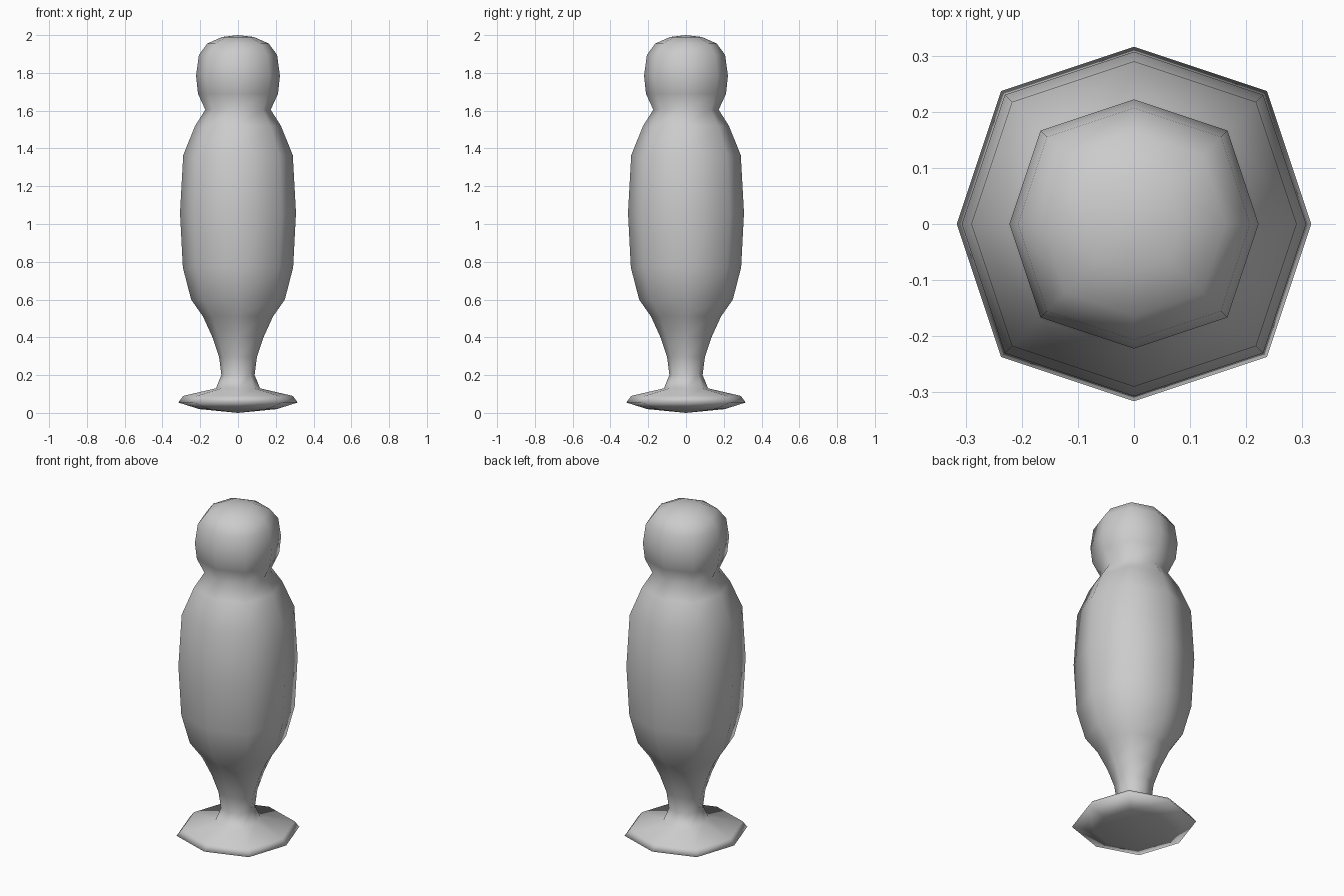
import bpy, bmesh

if "Cube" in bpy.data.objects:
    bpy.data.objects.remove(bpy.data.objects["Cube"])

# (radius, height) outline, from the foot up to the top of the head
PROFILE = [
    (0.205, 0.02), (0.316, 0.055), (0.29, 0.09),              # foot disc
    (0.117, 0.13), (0.088, 0.20), (0.10, 0.295),              # ankle
    (0.135, 0.40), (0.185, 0.51), (0.248, 0.60),              # lower body
    (0.292, 0.77), (0.307, 1.06), (0.29, 1.365),              # body
    (0.227, 1.52), (0.173, 1.605),                            # shoulders, neck
    (0.212, 1.69), (0.222, 1.785), (0.207, 1.895),            # head
    (0.163, 1.955), (0.085, 1.99),
]
# Rounded-square eight-sided cross-section
D = 0.75
SECTION = [(1, 0), (D, D), (0, 1), (-D, D), (-1, 0), (-D, -D), (0, -1), (D, -D)]


def lathe(name, profile, bottom, top):
    """Stack the cross-section along the profile and close both ends."""
    bm = bmesh.new()
    rings = [[bm.verts.new((x * r, y * r, z)) for x, y in SECTION] for r, z in profile]
    n = len(SECTION)
    for a, b in zip(rings, rings[1:]):
        for i in range(n):
            j = (i + 1) % n
            bm.faces.new((a[i], a[j], b[j], b[i]))
    for ring, z in ((rings[0], bottom), (rings[-1], top)):
        c = bm.verts.new((0, 0, z))
        for i in range(n):
            bm.faces.new((ring[i], ring[(i + 1) % n], c))
    bmesh.ops.recalc_face_normals(bm, faces=bm.faces)
    for f in bm.faces:
        f.smooth = True
    mesh = bpy.data.meshes.new(name)
    bm.to_mesh(mesh)
    bm.free()
    obj = bpy.data.objects.new(name, mesh)
    bpy.context.collection.objects.link(obj)
    return obj


# Turned figure: foot, body and head in one smooth piece
lathe("turned_figure", PROFILE, 0.0, 2.0)
